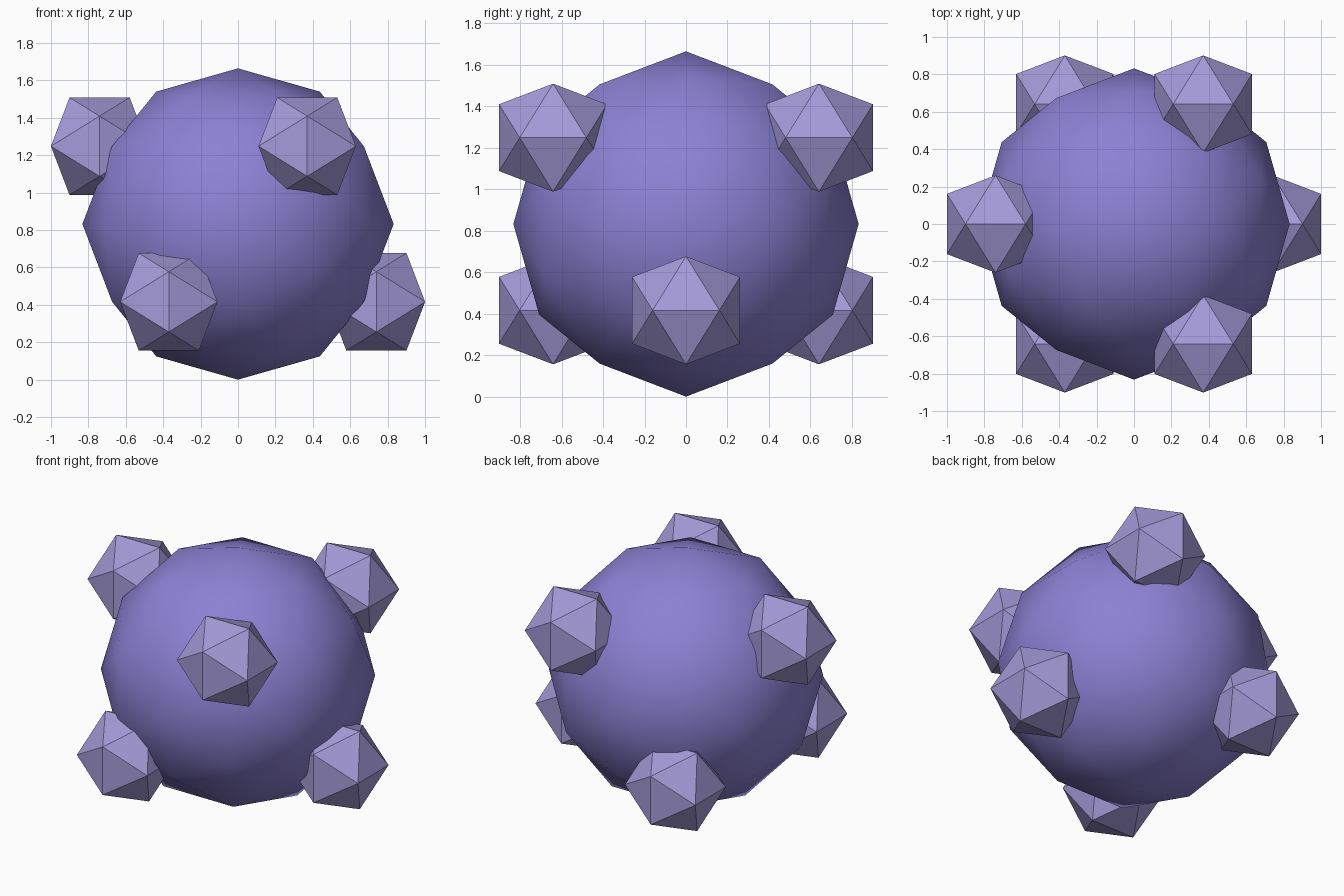
import bpy, bmesh, math
from mathutils import Vector

if "Cube" in bpy.data.objects:
    bpy.data.objects.remove(bpy.data.objects["Cube"])

PHI = (1 + math.sqrt(5)) / 2


def material(name, rgb):
    m = bpy.data.materials.new(name)
    m.diffuse_color = (*rgb, 1)
    m.use_nodes = True
    m.node_tree.nodes["Principled BSDF"].inputs["Base Color"].default_value = m.diffuse_color
    return m


def icosahedron(name, radius, location, mat, subdivide=False, smooth=False):
    """Axis-aligned icosahedron, optionally split once and pushed out to a ball."""
    bm = bmesh.new()
    for a in (-1, 1):
        for b in (-PHI, PHI):
            for co in ((a, 0, b), (b, a, 0), (0, b, a)):
                bm.verts.new(Vector(co).normalized() * radius)
    bmesh.ops.convex_hull(bm, input=bm.verts[:])
    if subdivide:
        bmesh.ops.subdivide_edges(bm, edges=bm.edges[:], cuts=1, use_grid_fill=True)
        for v in bm.verts:
            v.co = v.co.normalized() * radius
    bmesh.ops.recalc_face_normals(bm, faces=bm.faces[:])
    for f in bm.faces:
        f.smooth = smooth
    mesh = bpy.data.meshes.new(name)
    bm.to_mesh(mesh)
    bm.free()
    mesh.materials.append(mat)
    obj = bpy.data.objects.new(name, mesh)
    obj.location = location
    bpy.context.collection.objects.link(obj)
    return obj


violet = material("violet", (0.262, 0.220, 0.658))
lilac = material("pale lilac", (0.376, 0.325, 0.694))

# Large smooth core
R = 0.832
icosahedron("core", R, (0, 0, R), violet, subdivide=True, smooth=True)

# Six faceted knobs, alternating low and high around the core
for i in range(6):
    ang = math.radians(60 * i)
    z = R + (R / 2 if i % 2 else -R / 2)
    icosahedron(f"knob_{i + 1}", 0.306,
                (0.74 * math.cos(ang), 0.74 * math.sin(ang), z), lilac)
